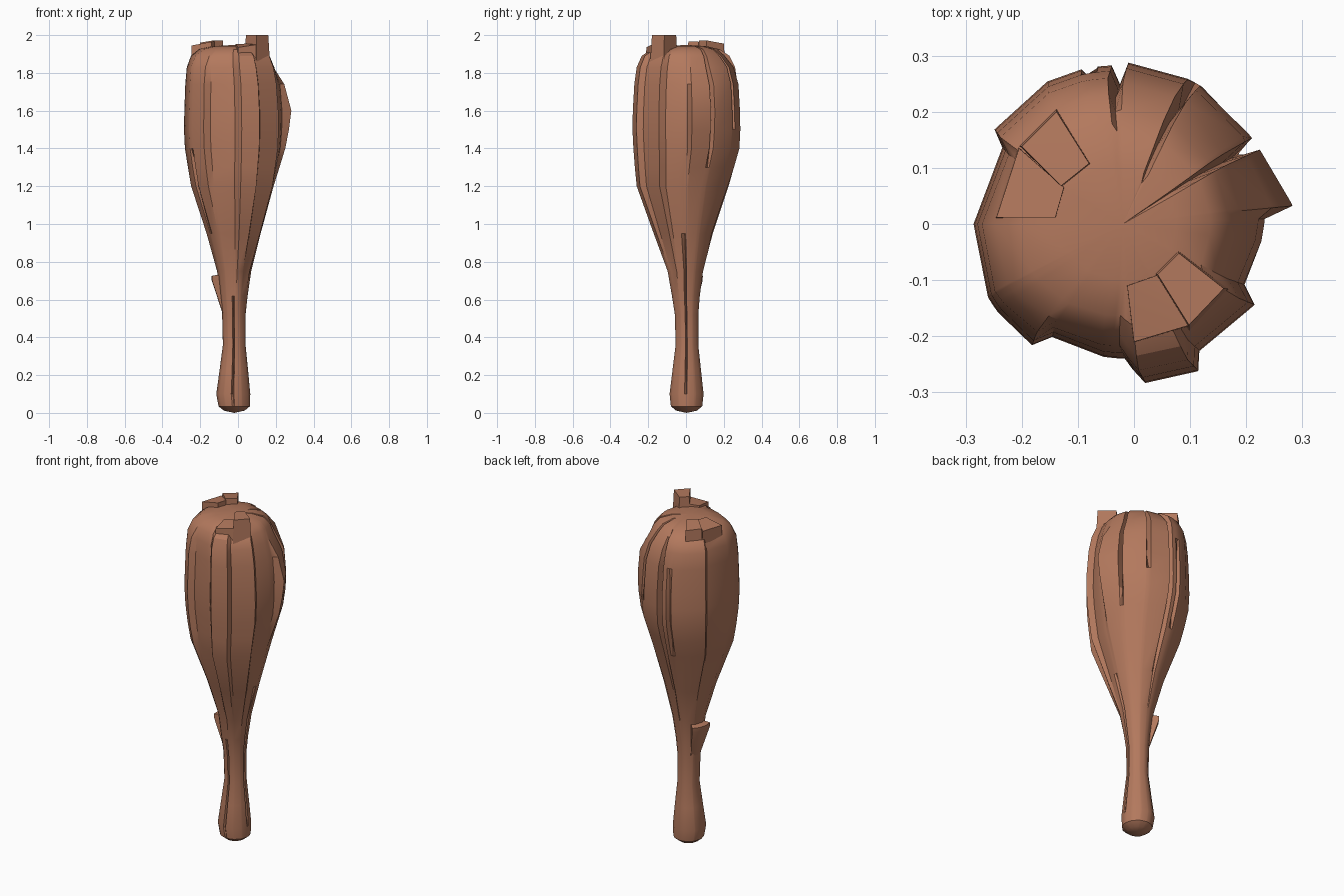
import bpy, bmesh, math
from mathutils import Vector

if "Cube" in bpy.data.objects:
    bpy.data.objects.remove(bpy.data.objects["Cube"])

wood = bpy.data.materials.new("reddish brown wood")
wood.diffuse_color = (0.45, 0.19, 0.11, 1)
wood.use_nodes = True
wood.node_tree.nodes["Principled BSDF"].inputs["Base Color"].default_value = wood.diffuse_color


def finish(name, bm):
    bmesh.ops.recalc_face_normals(bm, faces=bm.faces[:])
    me = bpy.data.meshes.new(name)
    bm.to_mesh(me)
    bm.free()
    me.materials.append(wood)
    me.shade_smooth()
    me.set_sharp_from_angle(angle=math.radians(32))
    ob = bpy.data.objects.new(name, me)
    bpy.context.collection.objects.link(ob)
    return ob


def hull(name, points):
    bm = bmesh.new()
    for p in points:
        bm.verts.new(p)
    bmesh.ops.convex_hull(bm, input=bm.verts[:])
    bmesh.ops.dissolve_limit(bm, angle_limit=0.02, verts=bm.verts[:], edges=bm.edges[:])
    return finish(name, bm)


# Club axis and thickness: z, centre x, centre y, radius
RINGS = [(0.012, -.02, .003, .055), (.035, -.02, .003, .083), (.1, -.025, .003, .09),
         (.23, -.022, .004, .075), (.36, -.02, .005, .06), (.52, -.022, .003, .062),
         (.62, -.022, 0, .073), (.75, -.02, 0, .09), (.95, -.02, -.007, .14),
         (1.2, -.025, -.015, .207), (1.3, -.025, -.008, .224), (1.4, -.025, 0, .24),
         (1.5, -.025, 0, .245), (1.6, -.025, 0, .243), (1.74, -.028, 0, .235),
         (1.83, -.033, 0, .222), (1.89, -.033, 0, .2), (1.925, -.03, 0, .165),
         (1.942, -.025, 0, .1)]

# Bark strips: angle, raised height, lowest and highest z of the strip
STRIPS = [(-88, -.005, .5, 1.98), (-81, .042, .55, 1.98), (-62, .052, .6, 1.98),
          (-58, .022, .6, 1.98), (-31, .035, .6, 1.98), (-26, .002, .6, 1.98),
          (2, .015, 1.15, 1.85), (6, .066, 1.15, 1.8), (26, .04, 1.15, 1.8),
          (35, .037, 1.1, 1.85), (60, .04, 1.0, 1.9), (87, .043, .9, 1.9),
          (90, .004, .9, 1.9), (93, .038, .8, 1.97), (117, .04, .8, 1.97),
          (143, .035, .8, 1.97), (147, .005, .8, 1.97), (180, .016, .7, 2.0),
          (209, .024, .8, 1.97), (234, .022, .85, 1.9), (239, -.01, .85, 1.9)]

# Carved splits: angle, half width, depth, lowest and highest z
SPLITS = [(-91, 6, .025, .08, .55), (0, 7, .025, .1, .95), (30.5, 2.5, .05, 1.38, 1.96),
          (62, 3, .045, 1.5, 1.95), (101, 3, .02, 1.25, 1.7), (213, 3, .018, .95, 1.4)]


def window(z, lo, hi):
    return max(0, min(1, (z - lo) / .45, (hi - z) / .1))


def strip_height(a, z):
    cols = STRIPS + [(STRIPS[0][0] + 360,) + STRIPS[0][1:]]
    a = (a + 88) % 360 - 88
    for p, q in zip(cols, cols[1:]):
        if p[0] <= a <= q[0]:
            t = (a - p[0]) / (q[0] - p[0])
            return (1 - t) * p[1] * window(z, *p[2:]) + t * q[1] * window(z, *q[2:])
    return 0


def split_depth(a, z):
    for s in SPLITS:
        if abs(a - s[0] % 360) < .01 and s[3] < z < s[4]:
            return s[2] * min(1, (z - s[3]) / .05, (s[4] - z) / .02)
    return 0


angles = {s[0] % 360 for s in STRIPS}
for s in SPLITS:
    angles |= {(s[0] + d) % 360 for d in (-s[1], 0, s[1])}
angles = sorted(angles)

# Club body: lofted rings closed by a shallow dome and a shallow base
bm = bmesh.new()
loops = []
for z, cx, cy, r in RINGS:
    ring = []
    for a in angles:
        rad = r + strip_height(a, z) * min(1, r / .2) - split_depth(a, z)
        t = math.radians(a)
        ring.append(bm.verts.new((cx + rad * math.cos(t), cy + rad * math.sin(t), z)))
    loops.append(ring)
n = len(angles)
for lo, hi in zip(loops, loops[1:]):
    for i in range(n):
        j = (i + 1) % n
        bm.faces.new((lo[i], lo[j], hi[j], hi[i]))
for ring, tip in ((loops[0], (-.02, .003, 0)), (loops[-1], (-.02, 0, 1.948))):
    c = bm.verts.new(tip)
    for i in range(n):
        bm.faces.new((ring[i], ring[(i + 1) % n], c))
finish("club_body", bm)


# Broken bark ends on the crown: top outline, sunk into the dome with a flared foot
def crown_plate(name, top, foot_z, flare):
    mid = sum((Vector(p) for p in top), Vector()) / len(top)
    foot = [(mid.x + (p[0] - mid.x) * flare, mid.y + (p[1] - mid.y) * flare, foot_z) for p in top]
    hull(name, list(top) + foot)


crown_plate("crown_plate_left", [(-.245, .012, 1.945), (-.14, .012, 1.965), (-.125, .065, 1.965),
                                 (-.205, .135, 1.945)], 1.87, 1.03)
crown_plate("crown_plate_back", [(-.13, .068, 1.972), (-.08, .108, 1.972), (-.138, .2, 1.955),
                                 (-.2, .138, 1.96)], 1.87, 1.08)
crown_plate("crown_plate_front", [(-.012, -.11, 1.952), (.045, -.09, 1.955), (.1, -.18, 1.95),
                                  (.0, -.21, 1.935)], 1.84, 1.04)
crown_plate("crown_plate_tall", [(.042, -.09, 2.0), (.08, -.052, 2.0), (.16, -.115, 2.0),
                                 (.098, -.18, 2.0)], 1.85, 1.15)

# Peeling bark lip low on the back left
lip = []
for a in (133, 152, 172, 194):
    t = math.radians(a)
    for z, r in ((.735, .06), (.725, .122), (.7, .12), (.52, .06)):
        lip.append((-.02 + r * math.cos(t), r * math.sin(t), z))
hull("bark_lip", lip)
